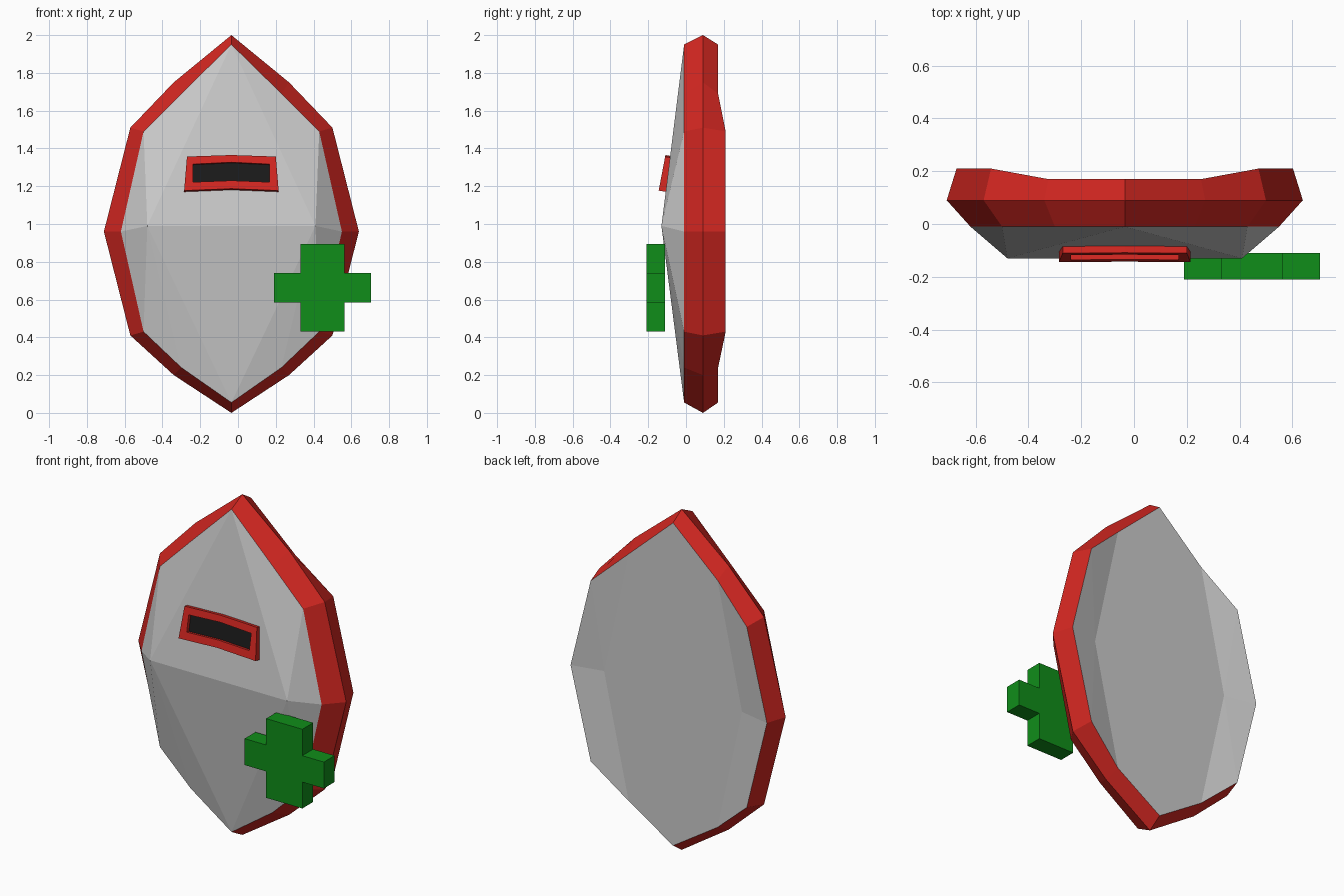
import bpy, bmesh

if "Cube" in bpy.data.objects:
    bpy.data.objects.remove(bpy.data.objects["Cube"])

CX = -0.035  # shield centre line


def material(name, rgb):
    m = bpy.data.materials.new(name)
    m.diffuse_color = (*rgb, 1)
    m.use_nodes = True
    m.node_tree.nodes["Principled BSDF"].inputs["Base Color"].default_value = m.diffuse_color
    return m


RED = material("red", (0.65, 0.02, 0.015))
GREEN = material("green", (0.005, 0.27, 0.01))
BLACK = material("black", (0.01, 0.01, 0.01))


def make(name, verts, faces, mat=None, x=0, mirror=False, outward=None):
    """Mesh object; outward gives the y sign that open panels should face."""
    me = bpy.data.meshes.new(name)
    me.from_pydata(verts, [], faces)
    bm = bmesh.new()
    bm.from_mesh(me)
    if outward:
        for f in bm.faces:
            f.normal_update()
            if f.normal.y * outward < 0:
                f.normal_flip()
    else:
        bmesh.ops.recalc_face_normals(bm, faces=bm.faces)
    bm.to_mesh(me)
    bm.free()
    ob = bpy.data.objects.new(name, me)
    bpy.context.collection.objects.link(ob)
    ob.location.x = x
    if mat:
        me.materials.append(mat)
    if mirror:
        ob.modifiers.new("mirror", 'MIRROR').use_clip = True
    return ob


def strips(loops, closed=False):
    """Quads joining consecutive loops of equal length."""
    n = len(loops[0])
    verts = [v for l in loops for v in l]
    faces = [(a * n + i, a * n + (i + 1) % n, (a + 1) * n + (i + 1) % n, (a + 1) * n + i)
             for a in range(len(loops) - 1) for i in range(n if closed else n - 1)]
    return verts, faces


# Half outlines from top tip to bottom tip
mid = [(0, 0.09, 2.0), (0.305, 0.09, 1.75), (0.535, 0.09, 1.51), (0.675, 0.09, 0.96),
       (0.535, 0.09, 0.41), (0.305, 0.09, 0.20), (0, 0.09, 0.0)]
inner = [(0, 1.95), (0.265, 1.69), (0.465, 1.49), (0.585, 0.96),
         (0.465, 0.43), (0.265, 0.24), (0, 0.055)]
front = [(x, -0.01, z) for x, z in inner]
back = [(x * 1.09, 0.21 if 1 < i < 5 else 0.17, z) for i, (x, z) in enumerate(inner)]

# Bevelled rim
make("shield_rim", *strips([front, mid, back]), RED, CX, True)

# Faceted front and back panels: fan around an inner side point
fan = [(0, 8, 7), (0, 1, 8), (1, 2, 8), (2, 3, 8), (3, 4, 8), (4, 5, 8), (5, 6, 8), (6, 7, 8)]
make("shield_front", front + [(0, -0.13, 0.99), (0.445, -0.13, 0.99)], fan,
     None, CX, True, -1)
make("shield_back", back + [(0, 0.17, 0.96), (0.448, 0.17, 0.96)], fan,
     None, CX, True, 1)


# Viewing slot: leaning frame with a recessed dark window
def lean(pts, depth=0):
    return [(x, -0.145 + (z - 1.175) * 0.19 + depth, z - depth * 0.18) for x, z in pts]


frame = [(0, 1.365), (0.235, 1.357), (0.25, 1.177), (0, 1.187)]
window = [(0, 1.327), (0.203, 1.317), (0.203, 1.222), (0, 1.23)]
make("slot_frame", *strips([lean(frame, 0.05), lean(frame), lean(window), lean(window, 0.02)]),
     RED, CX, True)
make("slot_window", lean(window, 0.02), [(0, 1, 2, 3)], BLACK, CX, True, -1)

# Cross emblem: extruded twelve-point outline
xs, zs = (0.19, 0.33, 0.565, 0.705), (0.43, 0.585, 0.74, 0.895)
order = [(1, 0), (2, 0), (2, 1), (3, 1), (3, 2), (2, 2), (2, 3), (1, 3), (1, 2), (0, 2), (0, 1), (1, 1)]
v, f = strips([[(xs[i], y, zs[k]) for i, k in order] for y in (-0.21, -0.11)], True)
make("cross", v, f + [tuple(range(12)), tuple(range(12, 24))], GREEN)
